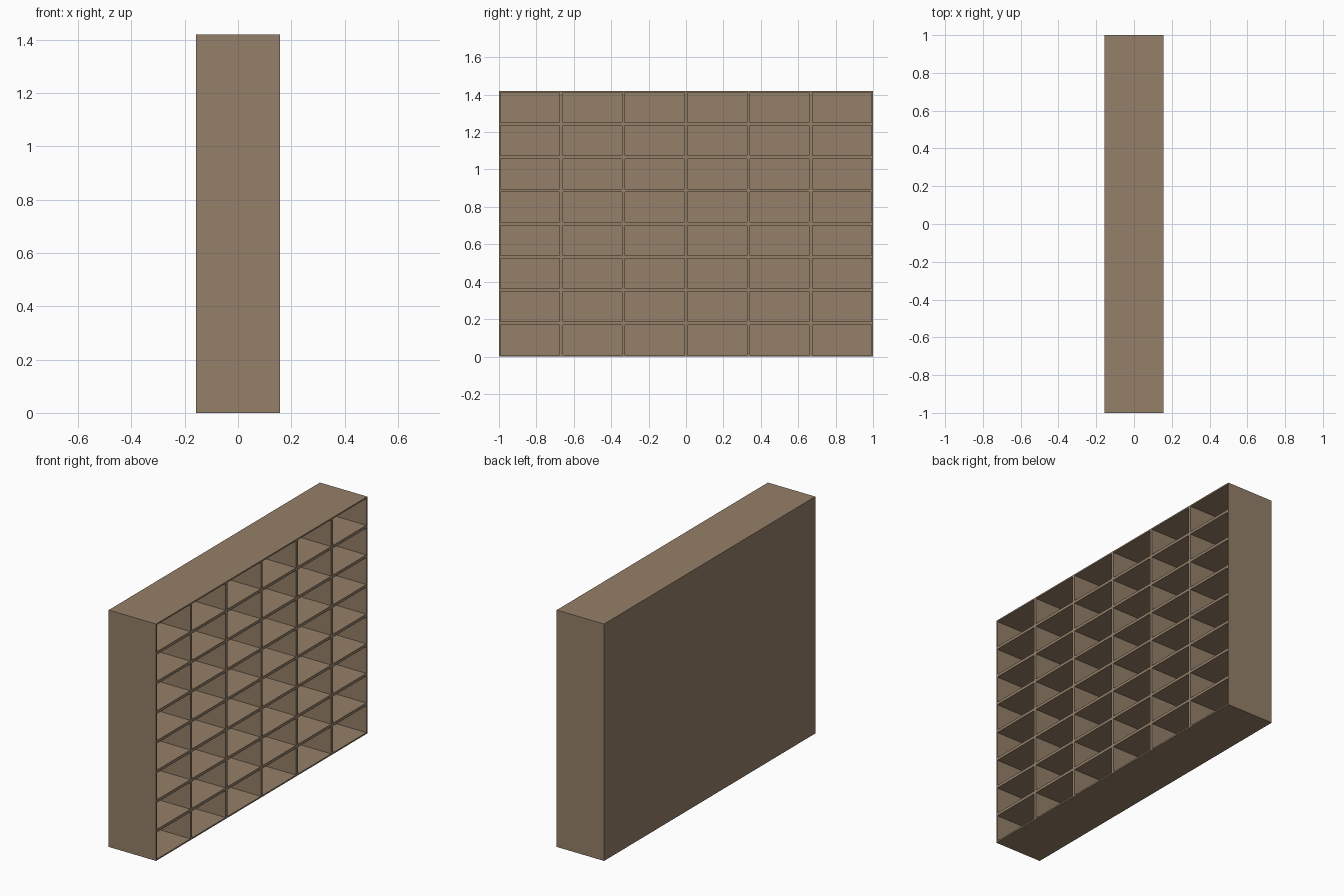
import bpy, bmesh

if "Cube" in bpy.data.objects:
    bpy.data.objects.remove(bpy.data.objects["Cube"])

COLS, ROWS = 6, 8
HALF_DEPTH, WIDTH, HEIGHT = 0.157, 2.0, 1.42
WALL = 0.0085          # half a divider, also the outer wall and back panel


def cuts(start, length, count):
    """Board edges along one axis: odd intervals are open compartments."""
    step = length / count
    inner = [start + i * step + o for i in range(count) for o in (WALL, step - WALL)]
    return [start] + inner + [start + length]


ys, zs = cuts(-WIDTH / 2, WIDTH, COLS), cuts(0, HEIGHT, ROWS)
bm = bmesh.new()

# Front plane, divided into board edges and compartments
grid = [[bm.verts.new((HALF_DEPTH, y, z)) for z in zs] for y in ys]
cells = []
for i in range(len(ys) - 1):
    for j in range(len(zs) - 1):
        f = bm.faces.new((grid[i][j], grid[i + 1][j], grid[i + 1][j + 1], grid[i][j + 1]))
        if i % 2 and j % 2:
            cells.append(f)
outline = [e for e in bm.edges if e.is_boundary]

# Outer walls and back panel
res = bmesh.ops.extrude_edge_only(bm, edges=outline)["geom"]
for v in res:
    if isinstance(v, bmesh.types.BMVert):
        v.co.x = -HALF_DEPTH
bmesh.ops.holes_fill(bm, edges=[e for e in bm.edges if e.is_boundary], sides=0)

# Compartments pushed in to the back panel
for f in bmesh.ops.extrude_discrete_faces(bm, faces=cells)["faces"]:
    for v in f.verts:
        v.co.x = -HALF_DEPTH + WALL

bmesh.ops.recalc_face_normals(bm, faces=bm.faces)
mesh = bpy.data.meshes.new("pigeonhole_shelf")
bm.to_mesh(mesh)
bm.free()

wood = bpy.data.materials.new("brown wood")
wood.diffuse_color = (0.30, 0.215, 0.14, 1)
wood.use_nodes = True
wood.node_tree.nodes["Principled BSDF"].inputs["Base Color"].default_value = wood.diffuse_color
mesh.materials.append(wood)
bpy.context.collection.objects.link(bpy.data.objects.new("pigeonhole_shelf", mesh))
